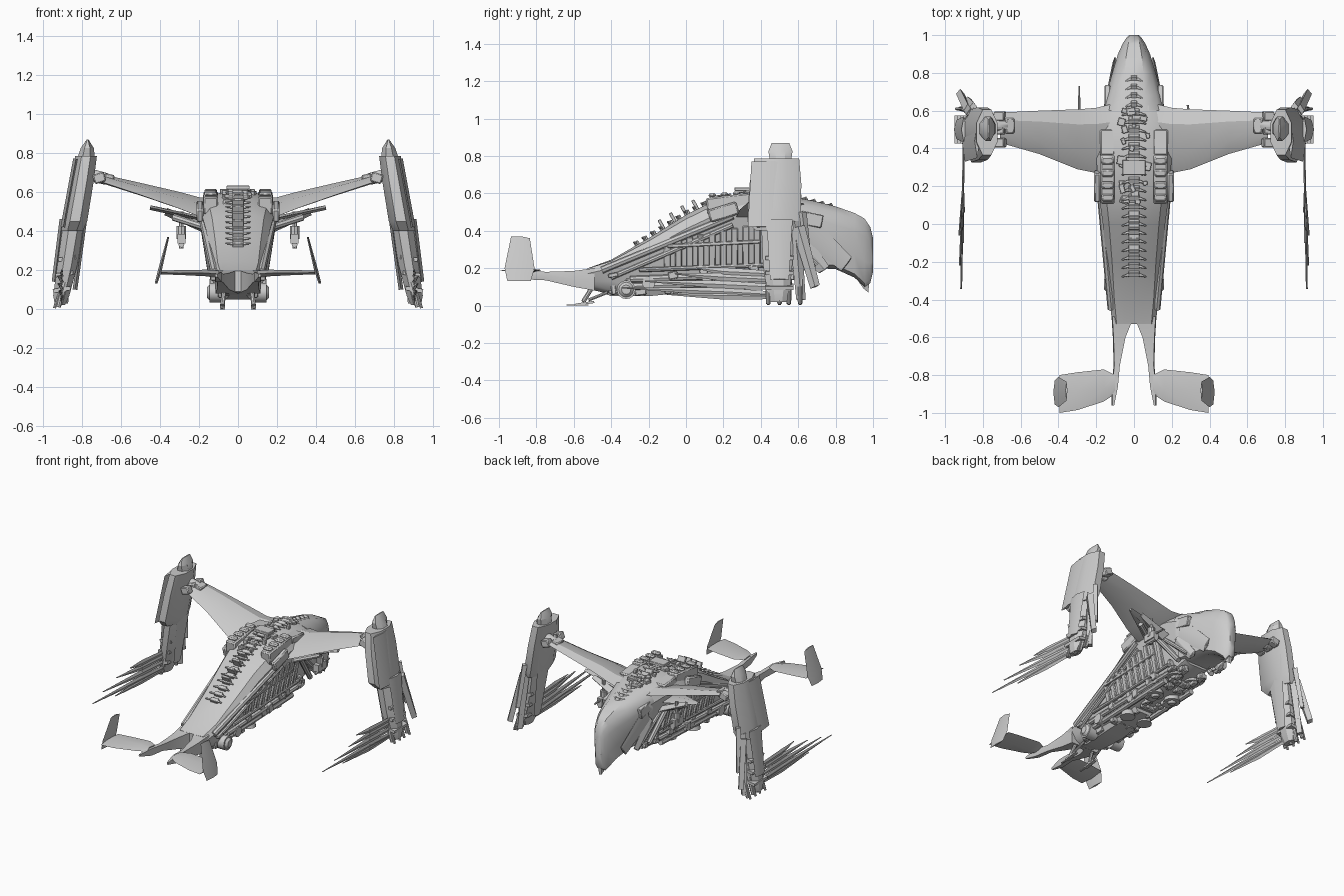
import bpy, bmesh, random
from math import pi, cos, sin
from mathutils import Vector, Matrix

random.seed(4)


def finish(name, bm, mirror=True, bevel=0, angle=0.5):
    bmesh.ops.recalc_face_normals(bm, faces=bm.faces)
    me = bpy.data.meshes.new(name)
    bm.to_mesh(me)
    bm.free()
    for p in me.polygons:
        p.use_smooth = True
    me.set_sharp_from_angle(angle=angle)
    ob = bpy.data.objects.new(name, me)
    bpy.context.collection.objects.link(ob)
    if bevel:
        b = ob.modifiers.new("bevel", "BEVEL")
        b.width, b.segments = bevel, 1
    if mirror:
        ob.modifiers.new("mirror", "MIRROR").use_mirror_merge = False
    return ob


def add_loft(bm, rings):
    rows = [[bm.verts.new(p) for p in r] for r in rings]
    n = len(rows[0])
    for a, b in zip(rows, rows[1:]):
        for i in range(n):
            j = (i + 1) % n
            bm.faces.new((a[i], a[j], b[j], b[i]))
    bm.faces.new(rows[0])
    bm.faces.new(rows[-1])


def loft(name, rings, **kw):
    bm = bmesh.new()
    add_loft(bm, rings)
    return finish(name, bm, **kw)


def add_box(bm, c, s, rot=0, axis='X'):
    m = Matrix.Translation(c) @ Matrix.Rotation(rot, 4, axis) @ Matrix.Diagonal((*s, 1))
    bmesh.ops.create_cube(bm, size=1, matrix=m)


def add_rod(bm, a, b, r1, r2=None, n=8):
    a, b = Vector(a), Vector(b)
    d = b - a
    m = Matrix.Translation((a + b) / 2) @ d.to_track_quat('Z', 'Y').to_matrix().to_4x4()
    bmesh.ops.create_cone(bm, cap_ends=True, segments=n, radius1=r1,
                          radius2=r1 if r2 is None else r2, depth=d.length, matrix=m)


def add_blade(bm, a, b, wa, wb, t):
    # flat tapered strip; wa and wb are its half-width vectors at each end
    rings = []
    for p, w in ((a, wa), (b, wb)):
        p, w = Vector(p), Vector(w)
        n = (Vector(b) - Vector(a)).cross(Vector(wa)).normalized() * t
        rings.append([p - w, p + n, p + w, p - n])
    add_loft(bm, rings)


# Hull: y, top z, shoulder z, bottom z, top half-width, shoulder half-width, bottom half-width
HULL = [(-.53, .195, .17, .09, .05, .115, .06), (-.4, .245, .2, .06, .05, .13, .09),
        (-.2, .36, .30, .07, .05, .145, .10), (0, .485, .41, .09, .06, .165, .10),
        (.15, .56, .48, .11, .07, .185, .10), (.35, .60, .52, .13, .08, .20, .10),
        (.55, .585, .50, .17, .08, .18, .10), (.64, .56, .48, .19, .07, .155, .10)]


def top(y):
    for a, b in zip(HULL, HULL[1:]):
        if a[0] <= y <= b[0]:
            return a[1] + (b[1] - a[1]) * (y - a[0]) / (b[0] - a[0])
    return .56 - (y - .64) * .25


def hull_ring(y, zt, zs, zb, wt, w, wb):
    half = [(wt, zt), (w * .8, (zt + zs) / 2 + .015), (w, zs),
            (w * .5 + wb * .5, zs * .5 + zb * .5), (wb, zb + .02), (wb * .6, zb)]
    return [(x, y, z) for x, z in half] + [(-x, y, z) for x, z in reversed(half)]


loft("fuselage", [hull_ring(*s) for s in HULL], mirror=False)

# Rounded head shell with hooked lower beak
loft("head_shell", [hull_ring(*s) for s in [
    (.6, .575, .5, .21, .06, .165, .12), (.68, .56, .47, .2, .055, .148, .12),
    (.8, .53, .43, .195, .05, .115, .10), (.9, .495, .4, .15, .04, .085, .07),
    (.955, .465, .37, .1, .03, .06, .045), (.985, .42, .33, .12, .022, .04, .03),
    (1.0, .36, .29, .18, .015, .026, .018)]], mirror=False, angle=.7)
loft("head_beak", [[(.05, .87, .2), (.03, .99, .24), (-.03, .99, .24), (-.05, .87, .2)],
                   [(.012, .95, .09), (.008, .975, .07), (-.008, .975, .07), (-.012, .95, .09)]],
     mirror=False)
bm = bmesh.new()
add_blade(bm, (.145, .64, .42), (.1, .86, .22), (0, .03, .07), (0, .03, .04), .012)
add_blade(bm, (.14, .6, .36), (.12, .74, .19), (0, .03, .05), (0, .03, .02), .018)
add_box(bm, (.14, .67, .46), (.03, .12, .07), -.2)
finish("cheek_armour", bm, bevel=.004)

# Forked tail booms
def prong(y, x0, x1, z0, z1):
    return [(x0, y, z0), (x1, y, z0), (x1 + .004, y, (z0 + z1) / 2), (x1, y, z1), (x0, y, z1)]


loft("tail_boom", [prong(-.49, 0, .115, .08, .2), prong(-.6, .045, .108, .1, .185),
                   prong(-.75, .075, .104, .135, .18), prong(-.86, .085, .115, .14, .19),
                   prong(-.96, .105, .115, .165, .18)])

# Tail planes with canted tip fins
loft("tail_plane", [
    [(.1, -.80, .19), (.1, -.86, .198), (.1, -.9, .18), (.1, -.86, .165)],
    [(.16, -.77, .19), (.16, -.87, .202), (.16, -.94, .185), (.16, -.87, .168)],
    [(.3, -.785, .19), (.3, -.88, .2), (.3, -.985, .185), (.3, -.88, .175)],
    [(.395, -.8, .19), (.395, -.9, .197), (.395, -1.0, .187), (.395, -.9, .178)]])
loft("tail_fin", [
    [(.42, -.83, .13), (.427, -.89, .13), (.42, -.955, .13), (.413, -.89, .13)],
    [(.4, -.81, .2), (.41, -.89, .2), (.4, -.97, .2), (.39, -.89, .2)],
    [(.357, -.835, .36), (.362, -.88, .37), (.357, -.935, .37), (.352, -.88, .37)]])

# Spine of vertebrae with side spikes, clutter over the back
bm = bmesh.new()
for i in range(24):
    y = -.26 + i * .045
    z = top(y)
    w = .045 if y < .6 else .025
    add_box(bm, (0, y, z), (w * 1.3, .028, .04), .5)
    for s in (-1, 1):
        add_rod(bm, (0, y, z + .008), (s * (w + .02), y - .02, z + .012), .012, .005, 6)
for y in (-.12, -.06, 0, .06):
    add_box(bm, (0, y - .01, top(y) + .022), (.06, .018, .06), .5)
add_box(bm, (0, .3, .622), (.12, .08, .02))
for k in range(24):
    y = random.uniform(.1, .6)
    add_box(bm, (random.uniform(-.08, .08), y, top(y)),
            [random.uniform(.02, .05) for _ in range(3)], random.uniform(-.4, .4), 'Z')
finish("spine_vertebrae", bm, mirror=False, bevel=.003)

# Shoulder intakes beside the spine
bm = bmesh.new()
add_box(bm, (.14, .24, .545), (.075, .26, .09), .12)
add_box(bm, (.14, .43, .56), (.08, .14, .05), -.1)
for k in range(4):
    add_box(bm, (.14, .14 + k * .065, .59 + k * .005), (.065, .04, .02), .1)
add_box(bm, (.195, .2, .5), (.035, .16, .07), .3)
finish("shoulder_intake", bm, bevel=.008)

# Flank ribs, long diagonal conduits and lower pipes, leaning in towards the belly
bm = bmesh.new()
for k in range(10):
    y = -.1 + k * .06
    x = .135 + .012 * min(1, k / 5)
    add_box(bm, (x, y, .265 + .008 * k), (.03, .035, .16 + .008 * k), .2, 'Y')
add_box(bm, (.155, .15, .33), (.03, .5, .02), .05)
finish("flank_rib", bm, bevel=.004)
bm = bmesh.new()
for a, b, r in [((.12, -.45, .19), (.185, .25, .48), .02), ((.12, -.4, .15), (.175, .25, .43), .014),
                ((.125, -.3, .14), (.115, .5, .17), .018), ((.11, -.35, .1), (.11, .45, .13), .02),
                ((.14, -.25, .19), (.13, .5, .22), .012), ((.175, .45, .42), (.14, .62, .2), .018),
                ((.155, .5, .4), (.13, .7, .22), .014)]:
    add_rod(bm, a, b, r)
finish("flank_pipe", bm)

# Small armour blocks scattered on flanks and belly
bm = bmesh.new()
for k in range(45):
    y = random.uniform(-.4, .6)
    s = [random.uniform(.02, .06) for _ in range(3)]
    if k % 3:
        add_box(bm, (random.uniform(.02, .09), y, .085 + .13 * max(0, y)), s, .1)
    else:
        add_box(bm, (.115, y, .13 + .06 * max(0, y) + random.uniform(0, .06)), s, .2)
finish("greeble_block", bm, bevel=.004)

# Belly wheels, downward nozzles and lower keel
bm = bmesh.new()
add_rod(bm, (.07, -.32, .085), (.145, -.32, .085), .05, n=16)
add_rod(bm, (.145, -.32, .085), (.16, -.32, .085), .04, .025, n=12)
add_rod(bm, (.1, -.2, .12), (.145, -.2, .12), .035, n=12)
add_rod(bm, (.07, .02, .1), (.07, .02, .06), .04, .05, n=16)
for y, z in ((.3, .1), (.5, .15)):
    add_rod(bm, (.07, y, z + .06), (.07, y, z), .045, .055, n=16)
    add_rod(bm, (.07, y, z), (.07, y, z - .015), .03, .02, n=12)
finish("belly_nozzle", bm)
loft("belly_keel", [[(x, y, z1), (x * .6, y, z0), (-x * .6, y, z0), (-x, y, z1)]
                    for y, x, z0, z1 in [(-.5, .05, .09, .12), (-.4, .1, .05, .14),
                                         (-.2, .12, .05, .14), (.1, .09, .08, .14)]], mirror=False)

# Landing skids
bm = bmesh.new()
add_rod(bm, (.07, -.5, .1), (.08, -.55, .02), .012)
add_rod(bm, (.07, -.42, .07), (.08, -.52, .03), .008)
add_box(bm, (.08, -.54, .012), (.025, .1, .012), .15)
add_box(bm, (.08, -.58, .003), (.012, .12, .006))
finish("landing_skid", bm)

# Wings: x, -y edge, its z, +y edge, its z, half thickness
loft("wing", [[(x, ya, za), (x, ya * .7 + yb * .3, za * .6 + zb * .4 + t),
               (x, ya * .25 + yb * .75, zb + t * .7), (x, yb, zb),
               (x, ya * .25 + yb * .75, zb - t), (x, ya * .7 + yb * .3, za * .7 + zb * .3 - t * .7)]
              for x, ya, za, yb, zb, t in [
                  (.1, .25, .46, .64, .54, .035), (.2, .27, .475, .615, .55, .033),
                  (.3, .29, .515, .607, .58, .029), (.5, .37, .585, .6, .63, .024),
                  (.71, .43, .655, .59, .68, .02)]], angle=.4)
bm = bmesh.new()
add_rod(bm, (.67, .52, .665), (.76, .52, .69), .032, n=12)
for y in (.43, .5, .57):
    add_box(bm, (.71, y, .672), (.06, .05, .05), .3, 'Y')
add_box(bm, (.66, .52, .672), (.05, .08, .04), -.25, 'Y')
finish("wing_hinge", bm, bevel=.006)

# Under-wing struts and guns
bm = bmesh.new()
add_blade(bm, (.17, .42, .46), (.45, .5, .52), (0, .1, 0), (0, .015, 0), .012)
add_blade(bm, (.17, .5, .41), (.37, .52, .5), (0, .06, 0), (0, .02, 0), .02)
add_rod(bm, (.17, .38, .42), (.33, .46, .47), .018)
finish("wing_strut", bm)
bm = bmesh.new()
add_rod(bm, (.29, .52, .5), (.29, .52, .31), .012)
add_rod(bm, (.29, .52, .425), (.29, .52, .36), .025, n=10)
add_box(bm, (.29, .52, .36), (.04, .1, .05))
add_rod(bm, (.29, .48, .33), (.29, .57, .33), .015)
finish("wing_gun", bm)
bm = bmesh.new()
add_rod(bm, (-.29, .56, .37), (-.29, .73, .37), .008, .004)
add_rod(bm, (.29, .56, .37), (.285, .63, .37), .008, .006)
finish("gun_barrel", bm, mirror=False)

# Engine nacelles: z, x, half-width x, y, half-width y
def pod(rows, n=8):
    return [[(x + a * cos(t), y + b * sin(t), z)
             for t in [2 * pi * (k + .5) / n for k in range(n)]] for z, x, a, y, b in rows]


loft("nacelle_cap", pod([(.87, .77, .004, .505, .05), (.825, .772, .036, .505, .07),
                         (.77, .778, .05, .505, .06)]))
loft("nacelle_shell", pod([(.785, .778, .06, .485, .13), (.65, .8, .065, .478, .15),
                           (.45, .835, .068, .47, .155), (.4, .85, .06, .485, .12)]))
loft("nacelle_leg", pod([(.44, .84, .06, .49, .095), (.22, .875, .055, .49, .085),
                         (.07, .905, .045, .495, .065), (.02, .912, .028, .495, .05)]))
bm = bmesh.new()
add_blade(bm, (.83, .44, .77), (.895, .42, .42), (0, .09, 0), (0, .09, 0), .014)
add_blade(bm, (.9, .5, .46), (.94, .5, .14), (0, .07, 0), (0, .05, 0), .014)
add_blade(bm, (.765, .5, .6), (.835, .5, .1), (0, .08, 0), (0, .04, 0), .012)
add_blade(bm, (.86, .58, .45), (.895, .615, .03), (0, .035, 0), (0, .025, 0), .025)
add_blade(bm, (.88, .6, .42), (.92, .69, .1), (0, .035, .01), (0, .025, .01), .022)
add_blade(bm, (.85, .62, .5), (.88, .66, .2), (0, .025, 0), (0, .015, 0), .02)
finish("nacelle_plate", bm)
bm = bmesh.new()
for y in (.44, .5, .55, .61):
    add_rod(bm, (.885, y, .14), (.92, y, .01), .018, .012)
    add_rod(bm, (.91, y, .1), (.94, y, .005), .008)
for z in (.1, .18, .26):
    add_box(bm, (.92 - z * .17, .5, z), (.09, .15, .02), .17, 'Y')
finish("nacelle_foot", bm)

# Fan of long folded blades
bm = bmesh.new()
for z0, x, y, z in [(.06, .915, -.345, .095), (.1, .922, -.22, .13), (.14, .925, -.06, .17),
                    (.17, .9, .06, .2), (.05, .905, -.1, .06)]:
    mid = (.905, .2, z0 * .6 + z * .4)
    add_blade(bm, (.9, .45, z0), mid, (0, 0, .016), (0, 0, .022), .006)
    add_blade(bm, mid, (x, y, z), (0, 0, .022), (0, 0, .003), .005)
finish("folded_blade", bm)
